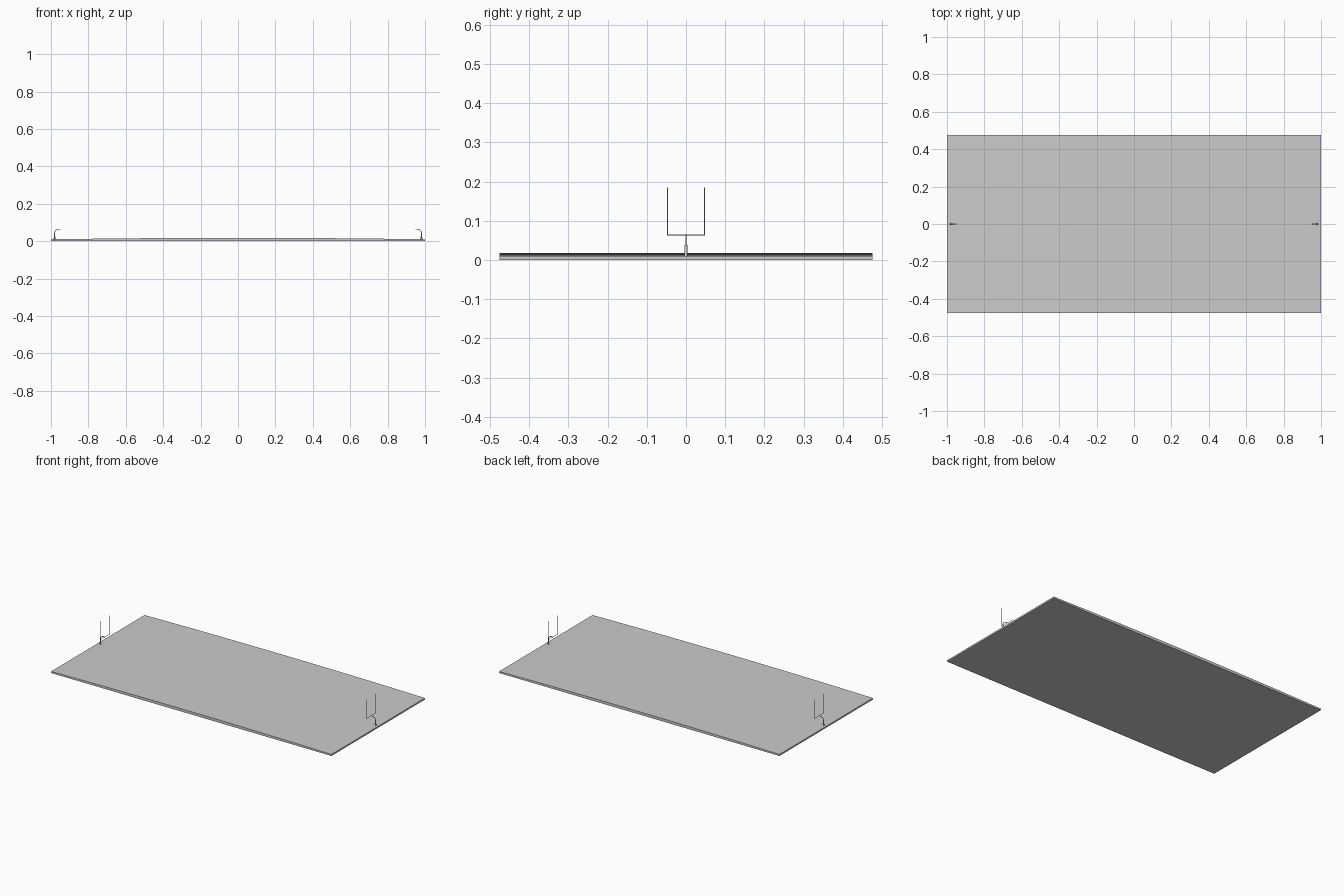
import bpy, bmesh, math
from mathutils import Vector

if "Cube" in bpy.data.objects:
    bpy.data.objects.remove(bpy.data.objects["Cube"])

HALF_Y = 0.476


def finish(name, bm):
    bmesh.ops.recalc_face_normals(bm, faces=bm.faces)
    me = bpy.data.meshes.new(name)
    bm.to_mesh(me)
    bm.free()
    ob = bpy.data.objects.new(name, me)
    bpy.context.collection.objects.link(ob)
    return ob


def smooth(ob):
    bpy.ops.object.select_all(action='DESELECT')
    ob.select_set(True)
    bpy.context.view_layer.objects.active = ob
    bpy.ops.object.shade_smooth_by_angle(angle=math.radians(40))


def tube(name, pts, radii, sides=10):
    """Capped tube swept through points lying in a plane."""
    bm = bmesh.new()
    pts = [Vector(p) for p in pts]
    rings = []
    for i, p in enumerate(pts):
        t = (pts[min(i + 1, len(pts) - 1)] - pts[max(i - 1, 0)]).normalized()
        u = t.cross(Vector((0, 1, 0)))
        if u.length < 0.01:
            u = Vector((1, 0, 0))
        u.normalize()
        v = t.cross(u)
        rings.append([bm.verts.new(p + radii[i] * (
            u * math.cos(2 * math.pi * k / sides) + v * math.sin(2 * math.pi * k / sides)))
            for k in range(sides)])
    for a, b in zip(rings, rings[1:]):
        for k in range(sides):
            j = (k + 1) % sides
            bm.faces.new((a[k], a[j], b[j], b[k]))
    bm.faces.new(rings[0])
    bm.faces.new(rings[-1])
    ob = finish(name, bm)
    smooth(ob)


# Crowned playing field: slab profile along x, extruded across y
bm = bmesh.new()
N = 32
profile = [(-1, 0), (1, 0)]
for i in range(N + 1):
    x = 1 - 2 * i / N
    profile.append((x, 0.010 + 0.008 * (1 - x * x)))
face = bm.faces.new([bm.verts.new((x, -HALF_Y, z)) for x, z in profile])
ext = bmesh.ops.extrude_face_region(bm, geom=[face])
bmesh.ops.translate(bm, vec=(0, 2 * HALF_Y, 0),
                    verts=[g for g in ext["geom"] if isinstance(g, bmesh.types.BMVert)])
smooth(finish("field", bm))

# Goal at each end
POST_X, BAR_X, BAR_Z, TOP_Z, BAR_Y = 0.981, 0.949, 0.064, 0.185, 0.047
R = 0.0013
for side, s in (("left", -1), ("right", 1)):
    # Padded base
    tube(side + "_post_pad", [(s * POST_X, 0, 0.008), (s * POST_X, 0, 0.036), (s * POST_X, 0, 0.041)],
         [0.0045, 0.0036, 0.0025], 12)
    # Gooseneck post curving towards the field
    bend = 0.022
    neck = [(s * POST_X, 0, 0.036)]
    for i in range(9):
        a = math.pi / 2 * i / 8
        neck.append((s * (POST_X - bend * (1 - math.cos(a))), 0,
                     BAR_Z - bend + bend * math.sin(a)))
    neck.append((s * BAR_X, 0, BAR_Z))
    tube(side + "_gooseneck", neck, [0.0019] * len(neck))
    # Crossbar and two uprights
    tube(side + "_crossbar", [(s * BAR_X, -BAR_Y - R, BAR_Z), (s * BAR_X, BAR_Y + R, BAR_Z)], [R, R])
    for y in (-BAR_Y, BAR_Y):
        tube(side + "_upright", [(s * BAR_X, y, BAR_Z), (s * BAR_X, y, TOP_Z)], [R, R])
